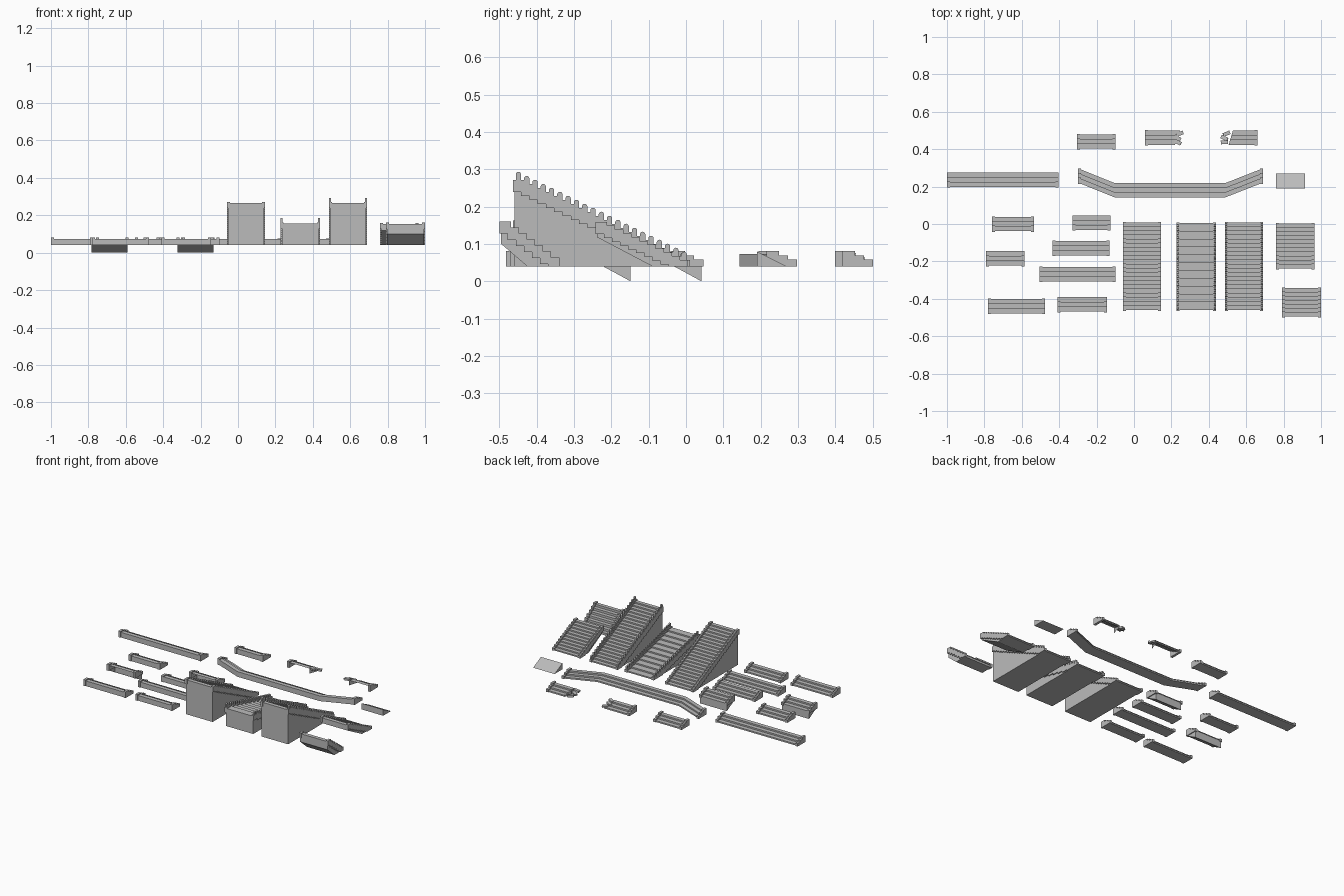
import bpy, bmesh, math, random
from mathutils import Matrix, Vector

random.seed(4)
cube = bpy.data.objects.get("Cube")
if cube:
    bpy.data.objects.remove(cube, do_unlink=True)

stone = bpy.data.materials.new("stone_grey")
stone.use_nodes = True
GREY = (0.5, 0.5, 0.5, 1)
stone.diffuse_color = GREY
stone.node_tree.nodes["Principled BSDF"].inputs["Base Color"].default_value = GREY
BASE = 0.04


def loft(bm, profile, sections):
    """Sweep a (y, z) profile along x; each section is (x, y shift, x skew)."""
    y_ref = profile[0][0]
    rings = [[bm.verts.new((x + skew * (y - y_ref), y + dy, z)) for y, z in profile]
             for x, dy, skew in sections]
    count = len(profile)
    for a, b in zip(rings, rings[1:]):
        for i in range(count):
            j = (i + 1) % count
            bm.faces.new((a[i], a[j], b[j], b[i]))
    bm.faces.new(rings[0])
    bm.faces.new(rings[-1][::-1])


def box(bm, x0, x1, y0, y1, z0, z1):
    loft(bm, [(y0, z0), (y0, z1), (y1, z1), (y1, z0)], [(x0, 0, 0), (x1, 0, 0)])


def finish(name, bm, open_sides=()):
    bmesh.ops.recalc_face_normals(bm, faces=bm.faces[:])
    # Shell pieces leave out the faces turned in these directions
    for d in open_sides:
        hidden = [f for f in bm.faces if f.normal.dot(Vector(d)) > 0.99
                  and f.calc_area() > 0.004]
        bmesh.ops.delete(bm, geom=hidden, context='FACES')
    mesh = bpy.data.meshes.new(name)
    bm.to_mesh(mesh)
    bm.free()
    mesh.materials.append(stone)
    obj = bpy.data.objects.new(name, mesh)
    bpy.context.collection.objects.link(obj)
    return obj


def step_profile(y0, n, depth, rise, underside):
    """Treads with nosings running down towards +y, closed by the underside."""
    lip, thick = 0.003, 0.004
    top = BASE + n * rise
    pts = [(y0, top)]
    for i in range(n):
        y, z = y0 + (i + 1) * depth, top - i * rise
        pts += [(y + lip, z), (y + lip, z - thick), (y, z - thick), (y, z - rise)]
    return pts + underside


def add_trim(bm, x0, x1, y0, n, depth, rise, drop, raise_by, floor=BASE):
    """Stepped curb made from one block per step."""
    top = BASE + n * rise
    for i in range(n):
        z = top - i * rise
        y = y0 + i * depth
        box(bm, x0, x1, y - 0.004, y + depth + 0.005,
            max(floor, z - drop), z + raise_by)


def flight(name, x0, x1, y0, n, depth, rise, underside=None, drop=0.026,
           bend=None, cut=(0, 0), open_sides=()):
    """A run of steps with curbs at its unbroken ends."""
    y1 = y0 + n * depth
    under = underside or [(y0, BASE)]
    bm = bmesh.new()
    inset, width = 0.006, 0.016
    path = bend or [(x0 + inset, 0, cut[0]), (x1 - inset, 0, cut[1])]
    loft(bm, step_profile(y0, n, depth, rise, under), path)
    finish(name, bm, open_sides)
    bm = bmesh.new()
    ends = [(x0, x0 + width, path[0][1], cut[0]),
            (x1 - width, x1, path[-1][1], cut[1])]
    for a, b, dy, broken in ends:
        if not broken:
            add_trim(bm, a, b, y0 + dy, n, depth, rise, drop, 0.007)
    finish(name + "_curbs", bm)


def balusters(name, x0, x1, y0, n, depth, rise, spacing):
    """Round-topped uprights following the pitch on both sides."""
    bm = bmesh.new()
    r = spacing * 0.32
    total = round(n * depth / spacing)
    for i in range(total):
        y = y0 + (i + 0.5) * spacing
        step = int((y - y0) / depth)
        low = BASE + (n - step) * rise - 0.006
        high = BASE + n * rise - (y - y0) * rise / depth + 0.034 - r
        arch = [(y + r * math.cos(math.pi * k / 6), high + r * math.sin(math.pi * k / 6))
                for k in range(7)]
        for x in (x0, x1 - 0.01):
            loft(bm, [(y + r, low)] + arch + [(y - r, low)],
                 [(x, 0, 0), (x + 0.01, 0, 0)])
    finish(name, bm)


# Tall flights
flight("tall_steps", -0.06, 0.145, -0.46, 21, 0.0222, 0.0107)
flight("tall_railed_steps", 0.487, 0.69, -0.46, 21, 0.0222, 0.0107)
balusters("tall_rail", 0.487, 0.69, -0.46, 21, 0.0222, 0.0107, 0.0222)

# Gentle flight with wide treads
flight("gentle_railed_steps", 0.228, 0.438, -0.46, 11, 0.042, 0.0105)
balusters("gentle_rail", 0.228, 0.438, -0.46, 11, 0.042, 0.0105, 0.021)

# Floating flights with slanted undersides
flight("bridging_steps", 0.76, 0.965, -0.238, 11, 0.0217, 0.0102,
       [(-0.09, BASE), (-0.238, 0.118)])
flight("steep_bridging_steps", 0.79, 1.0, -0.495, 7, 0.0215, 0.0162,
       [(-0.425, BASE), (-0.495, 0.1)])

# Low straight pieces
LOW = dict(n=3, depth=0.0245, rise=0.0112, drop=0.05)
for label, x0, x1, y0 in [
        ("long", -1.0, -0.405, 0.198), ("short", -0.76, -0.535, -0.038),
        ("middle", -0.435, -0.13, -0.168), ("wide", -0.505, -0.10, -0.307),
        ("front_left", -0.78, -0.475, -0.478), ("front_right", -0.41, -0.145, -0.468),
        ("rear", -0.305, -0.10, 0.403)]:
    flight(label + "_low_steps", x0, x1, y0, **LOW)

# Low pieces carried down on a slanted footing
for label, x0, x1, y0 in [("left", -0.79, -0.585, -0.222), ("right", -0.33, -0.125, -0.032)]:
    y1 = y0 + LOW["n"] * LOW["depth"]
    flight(label + "_footed_steps", x0, x1, y0,
           underside=[(y1, 0), (y0, BASE)], open_sides=[(0, -1, 0)], **LOW)

# Long piece with swept ends
flight("swept_steps", -0.3, 0.69, 0.143, **LOW,
       bend=[(-0.294, 0.076, 0), (-0.105, 0, 0), (0.49, 0, 0), (0.684, 0.076, 0)])

# Broken pieces with loose chunks
for label, x0, x1, cut, edge in [("left", 0.06, 0.225, (0, 0.35), 0.238),
                                 ("right", 0.50, 0.66, (0.3, 0), 0.488)]:
    flight(label + "_broken_steps", x0, x1, 0.423, cut=cut,
           open_sides=[(0, -1, 0), (0, 0, -1)], **LOW)
    bm = bmesh.new()
    for i in range(3):
        spin = (Matrix.Translation((edge + random.uniform(-0.008, 0.008),
                                    0.437 + i * 0.023, 0.07 - i * 0.01))
                @ Matrix.Rotation(random.uniform(-0.6, 0.6), 4, 'Z')
                @ Matrix.Rotation(random.uniform(-0.25, 0.25), 4, 'Y')
                @ Matrix.Diagonal((0.038, 0.02, 0.012, 1)))
        bmesh.ops.create_cube(bm, size=1, matrix=spin)
    finish(label + "_broken_chunks", bm)

# Plain ramp
bm = bmesh.new()
loft(bm, [(0.19, BASE), (0.19, 0.08), (0.27, BASE)], [(0.76, 0, 0), (0.915, 0, 0)])
finish("ramp", bm)
